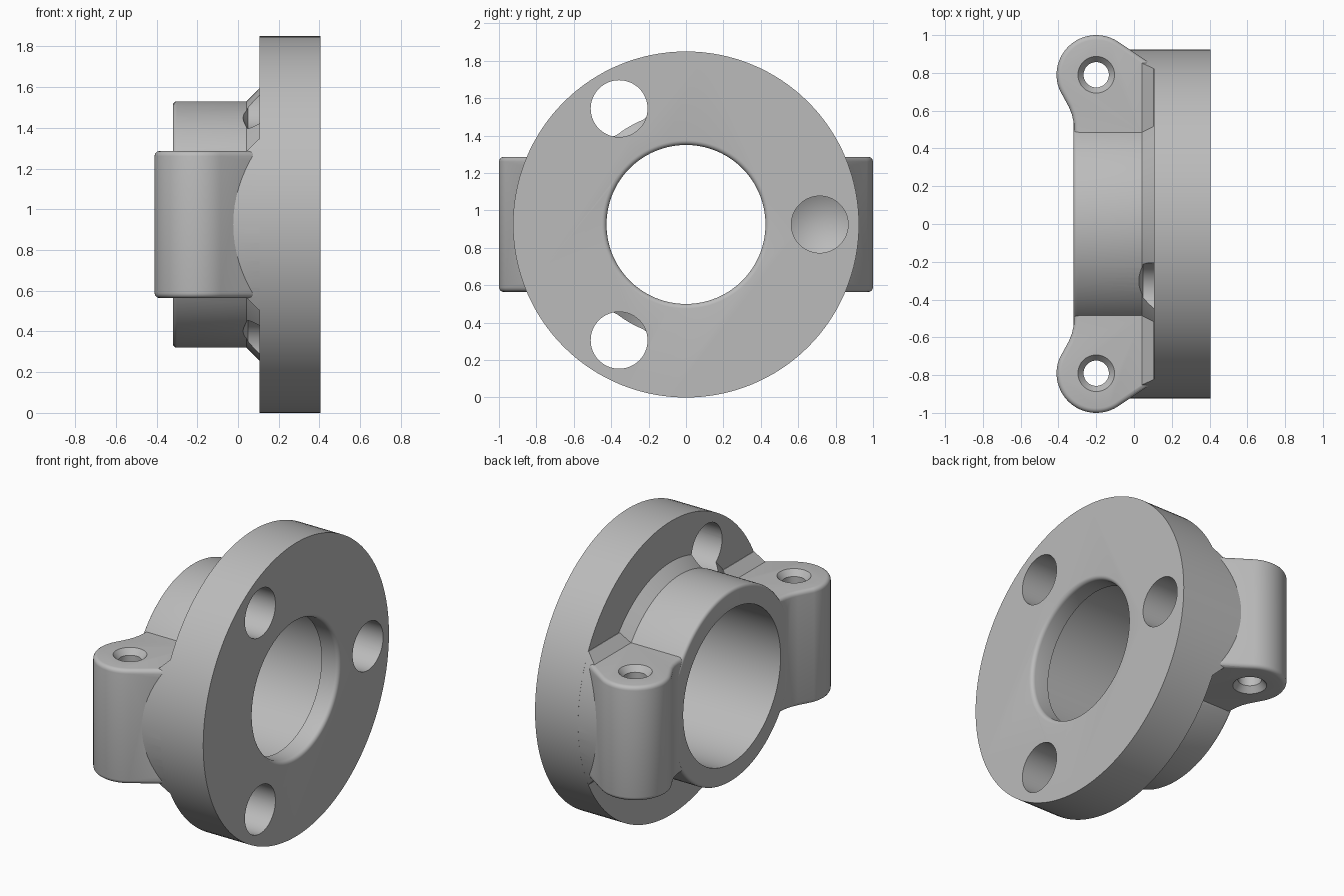
import bpy, bmesh, math
from mathutils import Matrix, Vector

CZ = 0.925                      # height of the main axis
R = 0.925                       # flange radius
TO_X = Matrix.Rotation(math.pi / 2, 4, 'Y')

if "Cube" in bpy.data.objects:
    bpy.data.objects.remove(bpy.data.objects["Cube"])

grey = bpy.data.materials.new("machined_grey")
grey.use_nodes = True
grey.diffuse_color = (0.5, 0.5, 0.5, 1)
grey.node_tree.nodes["Principled BSDF"].inputs["Base Color"].default_value = (0.5, 0.5, 0.5, 1)


def finish(name, bm, matrix):
    bmesh.ops.transform(bm, matrix=matrix, verts=bm.verts)
    bmesh.ops.recalc_face_normals(bm, faces=bm.faces)
    mesh = bpy.data.meshes.new(name)
    bm.to_mesh(mesh)
    bm.free()
    mesh.materials.append(grey)
    ob = bpy.data.objects.new(name, mesh)
    bpy.context.collection.objects.link(ob)
    return ob


def lathe(name, profile, matrix, n=96):
    """Closed solid turned from (radius, height) points."""
    bm = bmesh.new()
    rings = []
    for r, h in profile:
        if r == 0:
            rings.append([bm.verts.new((0, 0, h))] * n)
        else:
            rings.append([bm.verts.new((r * math.cos(math.tau * i / n),
                                        r * math.sin(math.tau * i / n), h)) for i in range(n)])
    for a, b in zip(rings, rings[1:]):
        for i in range(n):
            j = (i + 1) % n
            bm.faces.new(list(dict.fromkeys((a[i], a[j], b[j], b[i]))))
    for ring in (rings[0], rings[-1]):
        if ring[0] is not ring[1]:
            bm.faces.new(ring)
    return finish(name, bm, matrix)


def prism(name, points, depth, matrix, rounding=0):
    """Outline extruded symmetrically along z, with optionally rounded caps."""
    bm = bmesh.new()
    base = bm.faces.new([bm.verts.new((x, y, -depth)) for x, y in points])
    out = bmesh.ops.extrude_face_region(bm, geom=[base])["geom"]
    bmesh.ops.translate(bm, vec=(0, 0, 2 * depth),
                        verts=[g for g in out if isinstance(g, bmesh.types.BMVert)])
    if rounding:
        rim = [e for e in bm.edges if abs(e.verts[0].co.z - e.verts[1].co.z) < 1e-5]
        bmesh.ops.bevel(bm, geom=rim, offset=rounding, segments=4, profile=0.5, affect='EDGES')
    return finish(name, bm, matrix)


def combine(target, tool, operation):
    mod = target.modifiers.new("combine", 'BOOLEAN')
    mod.operation, mod.solver, mod.object = operation, 'EXACT', tool
    bpy.context.view_layer.objects.active = target
    bpy.ops.object.modifier_apply(modifier=mod.name)
    bpy.data.objects.remove(tool)


def arc(cx, cy, r, start, end, n):
    steps = [math.radians(start + (end - start) * i / n) for i in range(n + 1)]
    return [(cx + r * math.cos(a), cy + r * math.sin(a)) for a in steps]


axis = Matrix.Translation((0, 0, CZ))
turned = axis @ TO_X

# Flange with the hub turned onto its back, joined by a small chamfer
body = lathe("bearing_flange", [(r, -0.32 + 0.02 - h) for h, r in arc(0, 0.585, 0.02, 0, 90, 4)]
             + [(0.605, 0.042), (0.668, 0.105), (R, 0.105), (R, 0.405)], turned, 128)

# Web behind the flange that carries the lugs, trimmed to the flange radius
web = prism("lug_web", [(-0.04, -0.36), (0.042, -0.36), (0.102, -0.42), (0.2, -0.42),
                        (0.2, 0.42), (0.102, 0.42), (0.042, 0.36), (-0.04, 0.36)], 1.1,
            axis @ Matrix.Rotation(math.pi / 2, 4, 'X'))
trim = lathe("web_trim", [(R - 0.0005, -0.5), (R - 0.0005, 0.5)], turned, 128)
combine(web, trim, 'INTERSECT')
combine(body, web, 'UNION')

# Two clamping lugs with rounded ears
for side in (1, -1):
    ear = arc(-0.2, 0.79, 0.21, 202, 57, 28)
    outline = [(-0.316, 0.1), (-0.316, 0.49), (-0.319, 0.535), (-0.329, 0.58),
               (-0.345, 0.62)] + ear + [(0.1, 0.842), (0.1, 0.1)]
    lug = prism("lug", [(x, side * y) for x, y in outline], 0.361, axis, 0.025)
    combine(body, lug, 'UNION')

# Main bore, with a narrower rounded lip at the flange face
lip = [(r, h) for h, r in arc(0.38, 0.45, 0.025, -90, 0, 5)]
bore = lathe("bore_cutter", [(0.485, -0.6), (0.485, 0.285), (0.425, 0.285)]
             + lip + [(0.45, 0.6)], turned, 128)
combine(body, bore, 'DIFFERENCE')

# Three drilled flange holes with conical ends
for k in range(3):
    a = math.tau * k / 3
    spot = Matrix.Translation((0, 0.715 * math.cos(a), CZ + 0.715 * math.sin(a)))
    drill = lathe("drill_cutter", [(0, -0.035), (0.152, 0.048), (0.152, 0.6)], spot @ TO_X, 64)
    combine(body, drill, 'DIFFERENCE')

# Bolt holes through the lugs, countersunk at both ends
for side in (1, -1):
    bolt = lathe("bolt_cutter", [(0.097, -0.5), (0.097, -0.361), (0.067, -0.325),
                                 (0.067, 0.325), (0.097, 0.361), (0.097, 0.5)],
                 axis @ Matrix.Translation((-0.2, side * 0.79, 0)), 48)
    combine(body, bolt, 'DIFFERENCE')

bpy.ops.object.select_all(action='DESELECT')
body.select_set(True)
bpy.context.view_layer.objects.active = body
bpy.ops.object.shade_smooth_by_angle(angle=math.radians(30))
